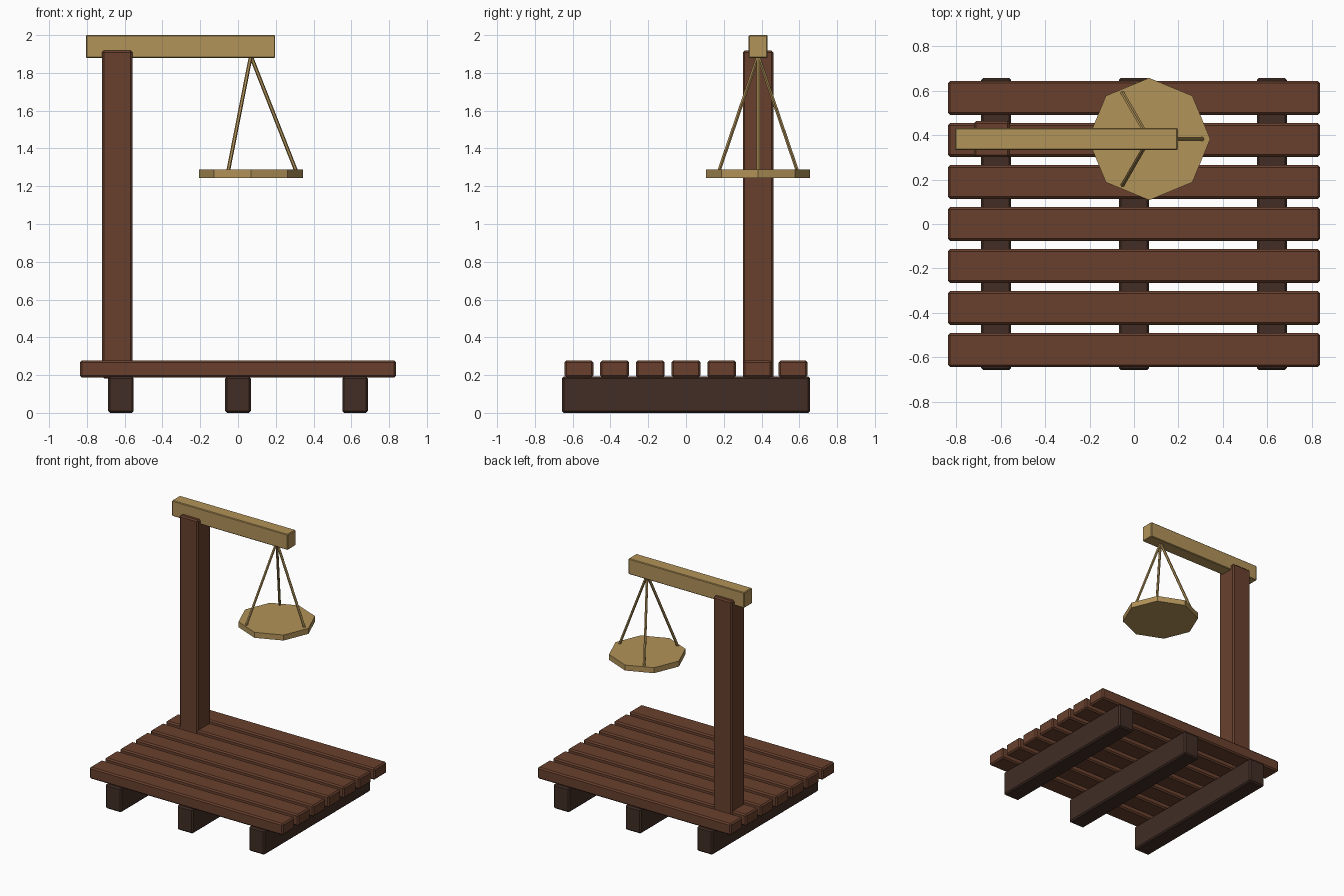
import bpy, math
from mathutils import Vector

if "Cube" in bpy.data.objects:
    bpy.data.objects.remove(bpy.data.objects["Cube"])


def material(name, rgb):
    """Flat colour from 0-255 sRGB values."""
    m = bpy.data.materials.new(name)
    lin = [((c / 255 + 0.055) / 1.055) ** 2.4 for c in rgb]
    m.diffuse_color = (*lin, 1)
    m.use_nodes = True
    m.node_tree.nodes["Principled BSDF"].inputs["Base Color"].default_value = m.diffuse_color
    return m


WOOD = material("red brown wood", (104, 64, 45))
DARK = material("dark brown wood", (65, 45, 37))
BRASS = material("brass", (178, 147, 89))


def finish(name, mat):
    ob = bpy.context.object
    ob.name = name
    ob.data.materials.append(mat)
    return ob


def box(name, x, y, z, mat, bevel):
    """Bevelled box from (min, max) ranges."""
    bpy.ops.mesh.primitive_cube_add(size=1)
    ob = finish(name, mat)
    for v in ob.data.vertices:
        v.co = [r[0] + (c + 0.5) * (r[1] - r[0]) for c, r in zip(v.co, (x, y, z))]
    mod = ob.modifiers.new("bevel", 'BEVEL')
    mod.width = bevel
    mod.segments = 1
    return ob


def rod(name, a, b, radius, mat):
    """Thin six-sided rod between two points."""
    a, b = Vector(a), Vector(b)
    bpy.ops.mesh.primitive_cylinder_add(vertices=6, radius=radius, depth=(b - a).length,
                                        location=(a + b) / 2)
    ob = finish(name, mat)
    ob.rotation_euler = (b - a).to_track_quat('Z', 'Y').to_euler()
    return ob


# Three skids under the platform
for i in (-1, 0, 1):
    cx = i * 0.62
    box(f"skid_{i + 2}", (cx - 0.068, cx + 0.068), (-0.657, 0.657), (0, 0.192), DARK, 0.01)

# Seven deck planks
for i in range(7):
    cy = (i - 3) * 0.189
    box(f"plank_{i + 1}", (-0.837, 0.837), (cy - 0.076, cy + 0.076), (0.188, 0.278), WOOD, 0.01)

# Upright post and overhead arm
PY = 0.382
box("post", (-0.72, -0.558), (PY - 0.081, PY + 0.081), (0.183, 1.918), WOOD, 0.01)
box("arm", (-0.805, 0.197), (PY - 0.05, PY + 0.05), (1.878, 2.0), BRASS, 0.005)

# Octagonal weighing pan
PX = 0.068
bpy.ops.mesh.primitive_cylinder_add(vertices=8, radius=0.275, depth=0.043,
                                    location=(PX, PY, 1.266))
finish("pan", BRASS)

# Three hanger rods from the arm to the pan
for i in range(3):
    t = math.radians(120 * i)
    foot = (PX + 0.24 * math.cos(t), PY + 0.24 * math.sin(t), 1.28)
    rod(f"hanger_rod_{i + 1}", foot, (PX, PY, 1.89), 0.01, BRASS)
